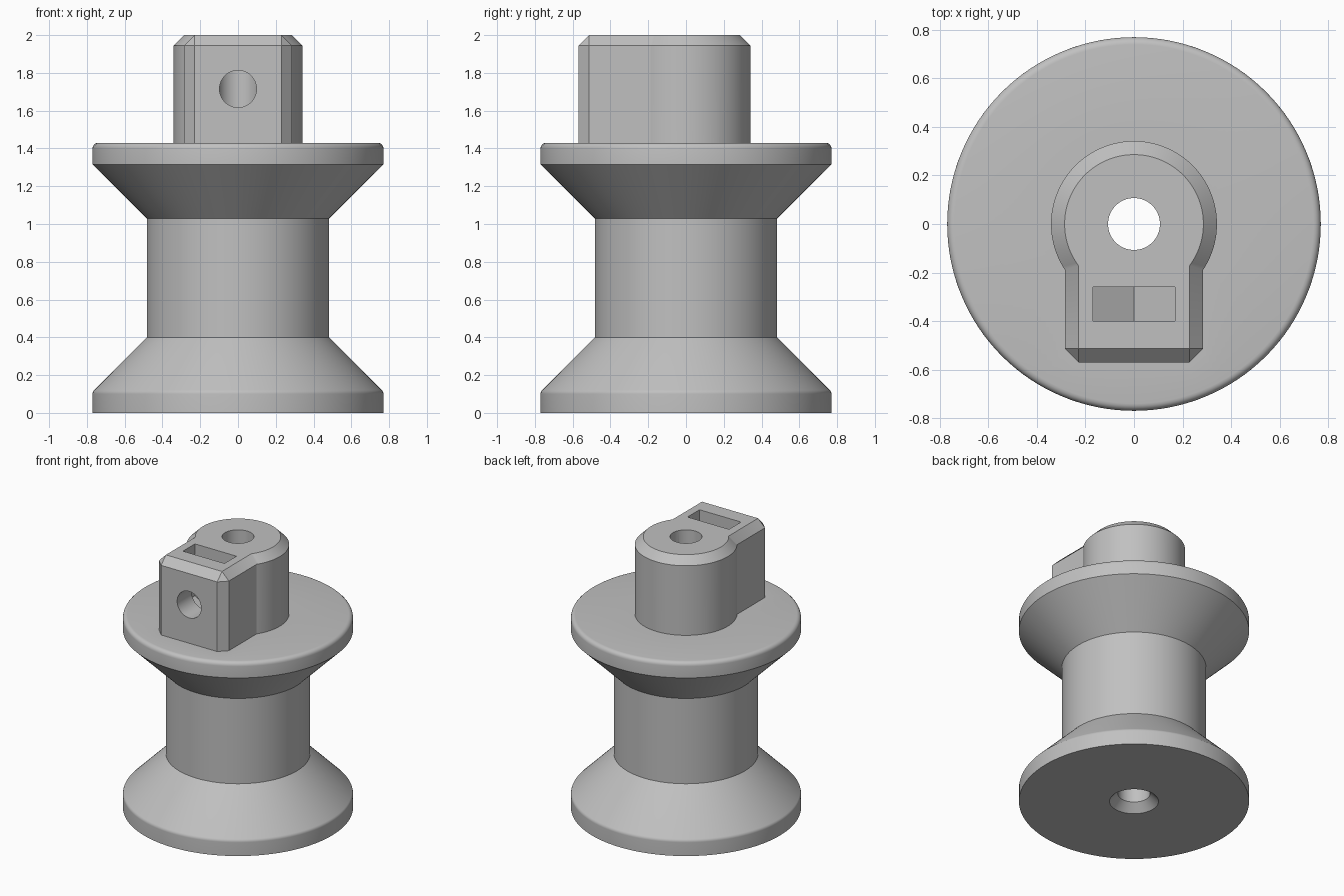
import bpy, bmesh
from math import sin, cos, pi, atan2, sqrt, radians

cube = bpy.data.objects.get("Cube")
if cube:
    bpy.data.objects.remove(cube, do_unlink=True)

grey = bpy.data.materials.new("plain grey")
grey.use_nodes = True
COLOUR = (0.53, 0.53, 0.53, 1)
grey.diffuse_color = COLOUR
grey.node_tree.nodes["Principled BSDF"].inputs["Base Color"].default_value = COLOUR

SEGMENTS = 128
RIM, CORE, BORE = 0.77, 0.483, 0.107
TOP_Z, FLOOR_Z = 2.0, 1.43       # hub top and flange top
HUB_R, BLOCK_X, BLOCK_Y = 0.342, 0.285, 0.57
BEVEL = 0.056
SCREW_Z, SCREW_R = 1.715, 0.098
NUT_R = 0.196                    # nut corner radius


def finish(name, bm):
    bmesh.ops.remove_doubles(bm, verts=bm.verts, dist=1e-5)
    bmesh.ops.recalc_face_normals(bm, faces=bm.faces)
    mesh = bpy.data.meshes.new(name)
    bm.to_mesh(mesh)
    bm.free()
    mesh.materials.append(grey)
    ob = bpy.data.objects.new(name, mesh)
    bpy.context.collection.objects.link(ob)
    return ob


def lathe(name, profile):
    """Spin an (r, z) profile that starts and ends on the axis."""
    bm = bmesh.new()
    verts = [bm.verts.new((r, 0, z)) for r, z in profile]
    edges = [bm.edges.new(pair) for pair in zip(verts, verts[1:])]
    bmesh.ops.spin(bm, geom=verts + edges, cent=(0, 0, 0), axis=(0, 0, 1),
                   angle=2 * pi, steps=SEGMENTS)
    return finish(name, bm)


def loft(name, rings):
    """Join rings of equal length and cap both ends."""
    bm = bmesh.new()
    rows = [[bm.verts.new(p) for p in ring] for ring in rings]
    n = len(rows[0])
    for a, b in zip(rows, rows[1:]):
        for i in range(n):
            j = (i + 1) % n
            bm.faces.new((a[i], a[j], b[j], b[i]))
    bm.faces.new(rows[0])
    bm.faces.new(rows[-1])
    return finish(name, bm)


def fillet(r, z, radius, start, end, steps=5):
    """Arc points about a centre, angles in degrees."""
    return [(r + radius * cos(radians(start + (end - start) * i / steps)),
             z + radius * sin(radians(start + (end - start) * i / steps)))
            for i in range(steps + 1)]


def hub_outline(z, inset, corner):
    """Round boss merged with a block reaching to the front."""
    r, x, y = HUB_R - inset, BLOCK_X - inset, BLOCK_Y - inset
    start = atan2(-sqrt(r * r - x * x), x)
    sweep = pi - 2 * start
    arc = [start + sweep * i / 96 for i in range(97)]
    return ([(r * cos(a), r * sin(a), z) for a in arc]
            + [(-x, -y + corner, z), (-x + corner, -y, z),
               (x - corner, -y, z), (x, -y + corner, z)])


def combine(target, other, operation):
    mod = target.modifiers.new(operation.lower(), 'BOOLEAN')
    mod.operation, mod.solver, mod.object = operation, 'EXACT', other
    bpy.context.view_layer.objects.active = target
    bpy.ops.object.modifier_apply(modifier=mod.name)
    bpy.data.objects.remove(other, do_unlink=True)


# Spool body with two tapered flanges
spool = lathe("spool", [(0, 0), (RIM, 0)]
              + fillet(RIM - 0.03, 0.1, 0.03, 0, 45)
              + [(CORE, 0.4), (CORE, 1.03), (RIM, 1.315)]
              + fillet(RIM - 0.03, FLOOR_Z - 0.03, 0.03, 0, 90)
              + [(0, FLOOR_Z)])

# Bevelled clamping hub
hub = loft("hub", [hub_outline(FLOOR_Z - 0.1, 0, BEVEL),
                   hub_outline(TOP_Z - BEVEL, 0, BEVEL),
                   hub_outline(TOP_Z, BEVEL, 0)])
combine(spool, hub, 'UNION')

# Shaft bore with a countersunk foot
sink = 0.057
bore = lathe("bore_cutter", [(0, -0.1), (BORE + sink + 0.1, -0.1), (BORE, sink),
                             (BORE, TOP_Z + 0.1), (0, TOP_Z + 0.1)])

# Screw hole from the front into the bore
turns = [2 * pi * i / 48 for i in range(48)]
screw = loft("screw_cutter", [[(SCREW_R * cos(a), y, SCREW_Z + SCREW_R * sin(a))
                               for a in turns] for y in (-0.7, 0)])

# Nut pocket: hexagon floor, open at the top
side = NUT_R * cos(pi / 6)
pocket = [(-side, TOP_Z + 0.1), (-side, SCREW_Z - NUT_R / 2), (0, SCREW_Z - NUT_R),
          (side, SCREW_Z - NUT_R / 2), (side, TOP_Z + 0.1)]
nut = loft("nut_cutter", [[(x, y, z) for x, z in pocket] for y in (-0.4, -0.26)])

for cutter in (bore, screw, nut):
    combine(spool, cutter, 'DIFFERENCE')

bpy.ops.object.select_all(action='DESELECT')
spool.select_set(True)
bpy.context.view_layer.objects.active = spool
bpy.ops.object.shade_smooth_by_angle(angle=radians(30))
